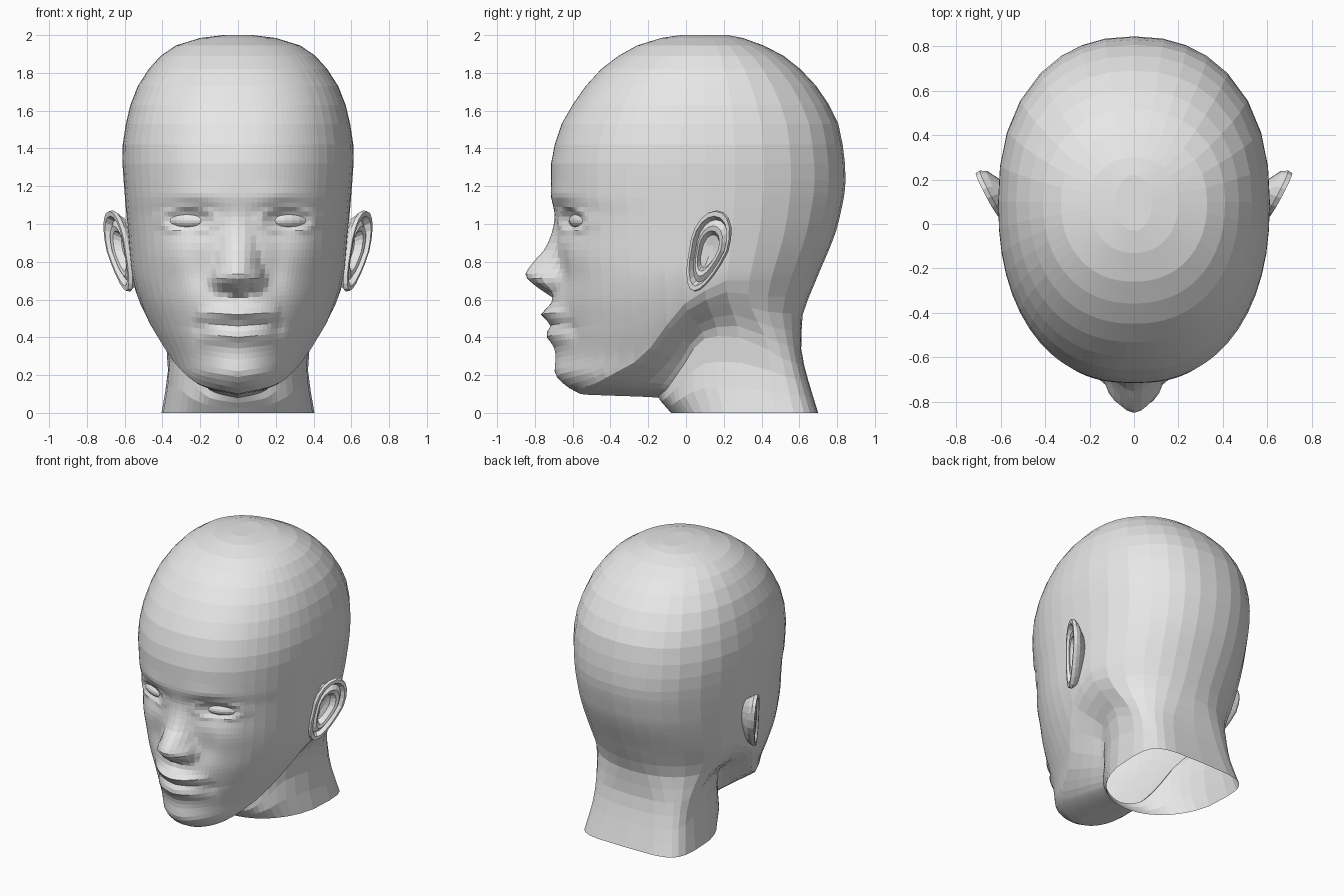
import bpy, bmesh, math
from mathutils import Vector, Matrix

cube = bpy.data.objects.get("Cube")
if cube:
    bpy.data.objects.remove(cube, do_unlink=True)

grey = bpy.data.materials.new("plain grey")
grey.use_nodes = True
grey.diffuse_color = (0.8, 0.8, 0.8, 1)
for node in grey.node_tree.nodes:
    if node.type == 'BSDF_PRINCIPLED':
        node.inputs["Base Color"].default_value = grey.diffuse_color


def curve(*points):
    """Smooth interpolation through points, without overshoot."""
    xs, ys = zip(*points)
    slopes = [(ys[i + 1] - ys[i]) / (xs[i + 1] - xs[i]) for i in range(len(xs) - 1)]
    tangents = [slopes[0]]
    for a, b in zip(slopes, slopes[1:]):
        tangents.append(2 * a * b / (a + b) if a * b > 0 else 0)
    tangents.append(slopes[-1])

    def evaluate(x):
        x = min(max(x, xs[0]), xs[-1])
        i = 0
        while i < len(slopes) - 1 and x > xs[i + 1]:
            i += 1
        h = xs[i + 1] - xs[i]
        u = (x - xs[i]) / h
        v = 1 - u
        return (ys[i] * v * v * (1 + 2 * u) + ys[i + 1] * u * u * (3 - 2 * u)
                + h * u * v * (v * tangents[i] - u * tangents[i + 1]))
    return evaluate


def smooth(u):
    u = min(max(u, 0), 1)
    return u * u * (3 - 2 * u)


def bump(x, centre, size):
    return math.exp(-((x - centre) / size) ** 2)


# Side profiles and widths by height
front = curve((.1, -.56), (.15, -.645), (.22, -.695), (.31, -.685), (.45, -.69), (.6, -.7), (.75, -.69),
              (1.03, -.69), (1.16, -.715), (1.3, -.715), (1.5, -.67), (1.69, -.56), (1.81, -.46), (1.94, -.27),
              (1.985, -.13), (2, -.03))
back = curve((0, .7), (.2, .64), (.34, .61), (.5, .615), (.68, .68), (1.02, .81), (1.24, .845),
             (1.48, .82), (1.66, .74), (1.86, .56), (1.95, .4), (1.985, .3), (2, .22))
width = curve((.1, .3), (.15, .33), (.28, .385), (.45, .47), (.62, .535), (.75, .565), (.95, .582), (1.16, .6),
              (1.37, .613), (1.55, .59), (1.71, .54), (1.87, .43), (1.95, .32), (1.985, .2), (2, .08))
roundness = curve((.1, 1), (.6, .95), (1, .89), (1.5, .88), (2, .92))

# Neck: rounded throat, squarer nape
neck_width = curve((0, .405), (.25, .37), (.45, .4), (.7, .45))
neck_front = curve((0, -.08), (.1, -.15), (.7, -.15))
nape = curve((0, .45), (.3, .55), (.7, .9))
neck_angle = curve((0, 0), (64, 38), (75, 48), (90, 65), (110, 90), (150, 135), (180, 180))

# Jaw line height and softness by angle from the front
jaw = curve((0, .1), (37, .15), (64, .28), (75, .45), (85, .6), (100, .7), (180, .7))
softness = curve((0, .02), (60, .05), (75, .12), (90, .24), (130, .42), (180, .45))

# Nose profile by height
nose_height = curve((.61, 0), (.64, .05), (.68, .11), (.73, .16), (.79, .125), (.88, .05), (1, .01), (1.1, 0))
nose_width = curve((.61, .12), (.7, .15), (.8, .125), (1, .07))


def section(angle, half_width, y_mid, y_front, y_back, power):
    s, c = math.sin(angle), math.cos(angle)
    x = math.copysign(abs(s) ** power, s) * half_width
    reach = y_mid - y_front if c > 0 else y_back - y_mid
    return x, y_mid - math.copysign(abs(c) ** power, c) * reach


def face_relief(x, z):
    x = abs(x)
    d = -nose_height(z) * max(0, 1 - (x / nose_width(z)) ** 2) ** 1.2
    d -= .03 * bump(x, .11, .035) * bump(z, .71, .045)            # nostril wings
    d += .025 * bump(x, .055, .03) * bump(z, .645, .02)           # nostrils
    d += .015 * bump(x, .2, .06) * bump(z, .75, .12)              # beside the nose
    d += .05 * bump(x, .24, .11) * bump(z, 1.02, .09)             # eye sockets
    ring = math.hypot((x - .265) / .125, (z - 1.02) / .055)
    d -= .012 * bump(ring, 1.15, .25)                             # eyelids
    d -= .01 * bump(x, .22, .12) * bump(z, 1.14, .06)             # brows
    d -= .012 * bump(x, .36, .1) * bump(z, .83, .1)               # cheekbones
    spread = max(0, 1 - (x / .23) ** 2)
    d -= spread * .035 * bump(z, .47, .12)                        # mouth area
    d -= spread * (.045 * bump(z, .525, .03) + .025 * bump(z, .405, .035))   # lips
    d += .012 * bump(x, 0, .2) * bump(z, .465, .015)              # mouth line
    d += .015 * bump(x, .21, .03) * bump(z, .45, .04)             # mouth corners
    d += .008 * bump(x, 0, .025) * bump(z, .6, .03)               # philtrum
    return d


def head_point(angle, z):
    x, y = section(angle, width(z), .1, front(z), back(z), roundness(z))
    if math.cos(angle) > 0:
        y += face_relief(x, z) * smooth(2 * math.cos(angle))
    return Vector((x, y, z))


def surface_point(angle, z):
    degrees = abs(math.degrees(angle))
    soft = softness(degrees)
    blend = smooth((z - jaw(degrees) + soft) / soft)
    turn = math.copysign(math.radians(neck_angle(degrees)), angle)
    power = nape(z) if math.cos(turn) < 0 else 1
    x, y = section(turn, neck_width(z), .4, neck_front(z), back(z), power)
    return Vector((x, y, z)).lerp(head_point(angle, z), blend)


def column_heights(angle):
    degrees = abs(math.degrees(angle))
    edge, soft = jaw(degrees), softness(degrees)
    heights = [(edge - soft) * i / 3 for i in range(3)]
    heights += [edge - soft + soft * i / 5 for i in range(5)]
    return heights + [edge + (z - .1) * (.9 - edge) / .8 if z < .9 else z for z in levels]


def make_object(name, bm):
    bmesh.ops.recalc_face_normals(bm, faces=bm.faces[:])
    mesh = bpy.data.meshes.new(name)
    bm.to_mesh(mesh)
    bm.free()
    mesh.materials.append(grey)
    obj = bpy.data.objects.new(name, mesh)
    bpy.context.collection.objects.link(obj)
    return obj


def loft(bm, rings):
    rows = [[bm.verts.new(p) for p in ring] for ring in rings]
    for low, high in zip(rows, rows[1:]):
        for i in range(len(low)):
            j = (i + 1) % len(low)
            bm.faces.new((low[i], low[j], high[j], high[i]))
    bm.faces.new(rows[-1])


# Head and open neck, finer across the face than over the skull
levels = [.1 + .03 * i for i in range(17)] + [.61 + .025 * i for i in range(8)]
levels += [.82, .86, .9, .94] + [.965 + .025 * i for i in range(9)]
levels += [1.23, 1.32, 1.42, 1.53, 1.63, 1.73, 1.82, 1.89, 1.945, 1.985, 2]
half = [2.6 * i for i in range(17)] + [48, 55, 62, 69, 76, 83, 90, 100, 112, 125, 139, 150, 160, 170]
angles = [math.radians(a) for a in half + [180] + [-a for a in reversed(half[1:])]]
columns = [[surface_point(a, z) for z in column_heights(a)] for a in angles]
bm = bmesh.new()
loft(bm, list(zip(*columns)))
make_object("head_and_neck", bm)

# Eyeballs seated in the sockets
eye_x, eye_z = .265, 1.018
seat = min((head_point(math.radians(a / 4), eye_z) for a in range(300)), key=lambda p: abs(p.x - eye_x))
for side, name in ((1, "left_eye"), (-1, "right_eye")):
    bm = bmesh.new()
    bmesh.ops.create_uvsphere(bm, u_segments=16, v_segments=10, radius=1)
    place = (Matrix.Translation((side * eye_x, seat.y + .03, eye_z))
             @ Matrix.Rotation(side * .42, 4, 'Z') @ Matrix.Diagonal((.118, .055, .044, 1)))
    bmesh.ops.transform(bm, matrix=place, verts=bm.verts[:])
    make_object(name, bm)

# Ears: rings from the root, over the rim, down into the bowl
ear_rings = ((.6, -.1, -.06), (.9, -.035, 0), (1, -.01, 0), (.98, .012, 0), (.86, .012, 0), (.77, -.02, 0),
             (.62, 0, 0), (.5, -.005, -.005), (.4, -.045, -.01), (.15, -.055, -.015))
for side, name in ((1, "left_ear"), (-1, "right_ear")):
    rings = []
    for scale, lift, shift in ear_rings:
        ring = []
        for i in range(20):
            a = math.tau * i / 20
            up = math.sin(a) * scale
            lean = .04 * up if up > 0 else .075 * up
            y = .12 + shift + lean + .115 * scale * math.cos(a) * (.88 + .2 * math.sin(a))
            z = .857 + .215 * up
            x = .575 + .5 * y + .08 * (z - .857)
            ring.append((side * (x + .9 * lift), y - .4 * lift, z))
        rings.append(ring)
    bm = bmesh.new()
    loft(bm, rings)
    make_object(name, bm)
